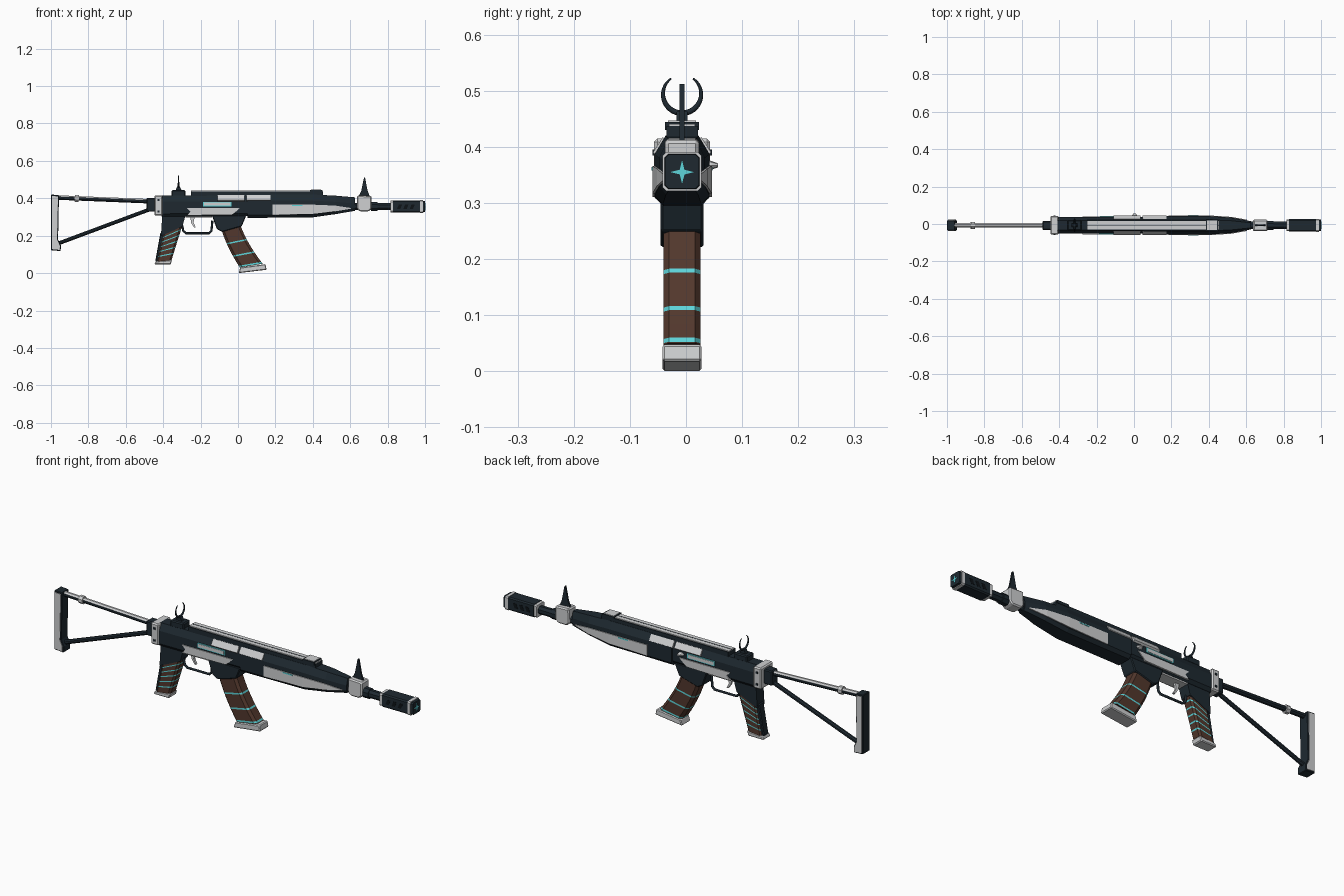
import bpy, bmesh, math
from mathutils import Vector

cube = bpy.data.objects.get("Cube")
if cube:
    bpy.data.objects.remove(cube, do_unlink=True)

YC = -0.007  # centre plane of the body


def material(name, rgb, rough=0.6):
    m = bpy.data.materials.new(name)
    m.use_nodes = True
    m.diffuse_color = (*rgb, 1)
    b = m.node_tree.nodes["Principled BSDF"]
    b.inputs["Base Color"].default_value = (*rgb, 1)
    b.inputs["Roughness"].default_value = rough
    return m


DARK = material("dark navy", (0.013, 0.022, 0.030))
WHITE = material("pale grey", (0.62, 0.63, 0.64))
BROWN = material("brown wrap", (0.085, 0.039, 0.026))
TEAL = material("teal glow", (0.11, 0.66, 0.70))
BLACK = material("black slot", (0.004, 0.006, 0.008))


def loft(name, rings, mats, bands=None, bevel=0):
    """Skin closed rings of (x, y, z); bands gives a material index per section."""
    bm = bmesh.new()
    rows = [[bm.verts.new((x, y + YC, z)) for x, y, z in r] for r in rings]
    n = len(rows[0])
    for i, (a, b) in enumerate(zip(rows, rows[1:])):
        for j in range(n):
            k = (j + 1) % n
            f = bm.faces.new((a[j], a[k], b[k], b[j]))
            f.material_index = bands[i] if bands else 0
    for row, s in ((rows[0], 0), (rows[-1], -1)):
        bm.faces.new(row).material_index = bands[s] if bands else 0
    bmesh.ops.recalc_face_normals(bm, faces=bm.faces)
    me = bpy.data.meshes.new(name)
    bm.to_mesh(me)
    bm.free()
    for m in mats:
        me.materials.append(m)
    ob = bpy.data.objects.new(name, me)
    bpy.context.collection.objects.link(ob)
    if bevel:
        mod = ob.modifiers.new("edge", "BEVEL")
        mod.width, mod.segments = bevel, 1
    return ob


def prism(name, pts, half, mat, bevel=0.0, y=0.0):
    """Side profile in x, z pulled across the width."""
    return loft(name, [[(x, y + s * half, z) for x, z in pts] for s in (-1, 1)], [mat], None, bevel)


def box(name, x0, x1, z0, z1, half, mat, bevel=0.0, y=0.0):
    return prism(name, [(x0, z0), (x1, z0), (x1, z1), (x0, z1)], half, mat, bevel, y)


def plates(name, pts, y, mat, thick=0.004):
    """Thin matching plates on both sides."""
    for side, s in (("left", 1), ("right", -1)):
        prism(f"{name}_{side}", pts, thick, mat, 0, s * y)


def rect(x0, x1, z0, z1, lean=0.0):
    return [(x0, z0), (x1, z0), (x1 + lean, z1), (x0 + lean, z1)]


def tube(name, a, b, r, mats, sides=8):
    d = Vector((b[0] - a[0], b[1] - a[1])).normalized()
    rings = []
    for cx, cz in (a, b):
        ring = []
        for i in range(sides):
            t = 2 * math.pi * (i + 0.5) / sides
            h = r * math.sin(t)
            ring.append((cx - d.y * h, r * math.cos(t), cz + d.x * h))
        rings.append(ring)
    return loft(name, rings, mats)


def wire(name, pts, depth, mat):
    """Round wire through (x, y, z, thickness) points."""
    cu = bpy.data.curves.new(name, "CURVE")
    cu.dimensions = "3D"
    cu.bevel_depth, cu.bevel_resolution, cu.use_fill_caps = depth, 2, True
    sp = cu.splines.new("POLY")
    sp.points.add(len(pts) - 1)
    for p, (x, y, z, r) in zip(sp.points, pts):
        p.co, p.radius = (x, y + YC, z, 1), r
    cu.materials.append(mat)
    ob = bpy.data.objects.new(name, cu)
    bpy.context.collection.objects.link(ob)


def chamfered(x, z, hy, hz, c):
    """Octagonal ring across the barrel axis."""
    q = [(hy - c, hz), (hy, hz - c), (hy, c - hz), (hy - c, -hz)]
    q += [(-a, -b) for a, b in q]
    return [(x, a, z + b) for a, b in q]


def wrapped(name, left, right, half, stripes, width, mats):
    """Curved wrapped handle between two quadratic edges, striped along its length."""
    def at(p, t):
        return [(1 - t) ** 2 * a + 2 * t * (1 - t) * b + t * t * c for a, b, c in zip(*p)]
    marks = {i / 6: 0 for i in range(7)}
    marks.update({t + s * width / 2: 0 for t in stripes for s in (-1, 1)})
    ts = sorted(t for t in marks if 0 <= t <= 1)
    rings, bands = [], []
    for t in ts:
        (lx, lz), (rx, rz) = at(left, t), at(right, t)
        ring = []
        for u, v in ((0, .6), (.12, 1), (.88, 1), (1, .7), (1, -.7), (.88, -1), (.12, -1), (0, -.6)):
            ring.append((lx + (rx - lx) * u, half * v, lz + (rz - lz) * u))
        rings.append(ring)
    for a, b in zip(ts, ts[1:]):
        bands.append(int(any(abs((a + b) / 2 - t) < width / 2 for t in stripes)))
    loft(name, rings, mats, bands)


# Receiver and tapering handguard
def body_ring(x, z0, z1, w):
    q = [(w * 0.6, z1), (w, z1 - 0.033), (w, z0 + 0.015), (w * 0.7, z0)]
    return [(x, y, z) for y, z in q] + [(x, -y, z) for y, z in reversed(q)]


loft("receiver", [body_ring(-.41, .302, .415, .044), body_ring(.06, .305, .418, .044)], [DARK])
loft("handguard", [body_ring(*s) for s in (
    (.05, .295, .42, .049), (.4, .298, .42, .049), (.52, .315, .414, .041), (.625, .333, .405, .022))], [DARK])
box("rear_block", -.447, -.403, .307, .415, .05, WHITE, .006)
for z in (.33, .39):
    plates("rear_bolt", rect(-.43, -.42, z - .005, z + .005), .049, DARK)
box("hinge", -.49, -.44, .328, .402, .024, DARK, .005)

# Side panels
plates("receiver_panel", [(-.275, .308), (-.03, .312), (.01, .348), (-.275, .348), (-.255, .328)], .044, WHITE)
plates("port_trim", rect(-.187, -.035, .357, .381), .044, TEAL)
plates("port_cover", rect(-.182, -.04, .361, .377), .0455, WHITE)
for s, side in ((1, "left"), (-1, "right")):
    rows = [(.185, .311, .366, .049), (.4, .317, .366, .049), (.52, .33, .361, .041), (.605, .344, .348, .026)]
    loft(f"handguard_panel_{side}", [[(x, s * (w - .01), a), (x, s * (w + .004), a),
         (x, s * (w + .004), b), (x, s * (w - .01), b)] for x, a, b, w in rows], [WHITE])
    for x0, x1 in ((-.11, .035), (.045, .175)):
        loft(f"upper_panel_{side}", [[(x, s * y, z) for y, z in (
            (.028, .405), (.034, .418), (.052, .39), (.044, .384))] for x in (x0, x1)], [WHITE])
plates("handguard_light", rect(.29, .345, .358, .364), .0505, TEAL)

# Top rail
box("rail", -.25, .455, .41, .437, .028, DARK)
box("rail_cover", -.25, .455, .436, .441, .023, WHITE)
box("rail_groove", -.25, .455, .44, .442, .0015, DARK)
box("rail_clip", .385, .45, .43, .444, .03, DARK)
box("rail_clip_cover", .39, .445, .442, .447, .025, WHITE)

# Rear sight with open ring
box("rear_sight_base", -.355, -.28, .41, .443, .028, DARK, .005)
prism("rear_sight_neck", [(-.335, .44), (-.3, .44), (-.311, .463), (-.325, .463)], .01, DARK)
ring = []
for i in range(33):
    a = math.radians(55 - 290 * i / 32)
    ring.append((-.318, .034 * math.cos(a), .494 + .034 * math.sin(a), .35 + .65 * math.sin(math.pi * i / 32)))
wire("rear_sight_ring", ring, .005, DARK)

# Front sight block and spike
prism("front_block", [(.635, .345), (.65, .33), (.7, .33), (.715, .345), (.715, .412), (.637, .416)],
      .03, WHITE, .006)
prism("front_sight", [(.645, .41), (.705, .41), (.693, .44), (.679, .512), (.674, .512), (.659, .44)], .0045, DARK)

# Barrel and muzzle
tube("barrel", (.6, .356), (.83, .356), .021, [DARK])
tube("barrel_sleeve", (.71, .356), (.745, .356), .026, [DARK])
steps = [(.815, .031), (.83, .031), (.83, .033), (.972, .033), (.972, .0345), (.988, .0345), (.988, .031), (1, .03)]
loft("muzzle", [chamfered(x, .356, h, h, .006) for x, h in steps], [DARK, WHITE], [1, 0, 0, 1, 1, 1, 0])
for i in range(3):
    plates("muzzle_slot", rect(.85 + .034 * i, .868 + .034 * i, .343, .368, .01), .031, BLACK, .003)
star = [(r * math.cos(i * math.pi / 4), r * math.sin(i * math.pi / 4)) for i, r in enumerate((.021, .006) * 4)]
loft("muzzle_star", [[(x, y, .355 + z) for y, z in star] for x in (.996, 1.0015)], [TEAL])

# Folding stock
top = tube("stock_top_tube", (-.965, .404), (-.47, .384), .013, [DARK, WHITE])
for p in top.data.polygons:
    p.material_index = int(p.normal.z > 0.3)
tube("stock_clamp", (-.873, .4), (-.851, .399), .02, [WHITE])
tube("stock_lower_strut", (-.965, .157), (-.455, .347), .011, [DARK])
prism("butt", [(-1, .122), (-.948, .118), (-.947, .148), (-.962, .18), (-.957, .417), (-1, .42)], .027, DARK, .003)
plates("butt_panel", [(-.994, .128), (-.953, .124), (-.953, .148), (-.967, .18), (-.962, .41), (-.994, .412)], .026, WHITE)

# Grip
prism("grip_neck", [(-.405, .31), (-.28, .31), (-.297, .25), (-.412, .198)], .029, DARK)
prism("grip_backstrap", [(-.415, .215), (-.395, .215), (-.42, .06), (-.443, .06)], .02, DARK, .004)
wrapped("grip", ((-.405, .205), (-.418, .14), (-.436, .06)), ((-.296, .257), (-.325, .17), (-.355, .07)),
        .027, [.14, .31, .48, .65, .82], .035, [BROWN, TEAL])
prism("grip_base", [(-.447, .046), (-.36, .046), (-.352, .07), (-.44, .063)], .029, WHITE, .004)

# Trigger and guard
wire("trigger_guard", [(x, 0, z, 1) for x, z in (
    (-.305, .285), (-.292, .225), (-.277, .213), (-.155, .213), (-.142, .225), (-.137, .28))], .006, DARK)
prism("trigger", [(-.255, .3), (-.232, .3), (-.238, .27), (-.225, .243), (-.234, .243), (-.25, .268)], .006, WHITE)
box("trigger_plate", -.28, -.14, .296, .306, .03, WHITE)

# Magazine
prism("magazine_well", [(-.14, .31), (.045, .31), (.02, .25), (-.085, .22), (-.113, .235)], .038, DARK, .004)
wrapped("magazine", ((-.09, .235), (-.056, .13), (.01, .03)), ((.013, .255), (.05, .155), (.132, .05)),
        .033, [.375, .70, .97], .035, [BROWN, TEAL])
prism("magazine_base", [(.003, 0), (.153, .018), (.147, .048), (.012, .03)], .035, WHITE, .004)

# Charging handle on the left side
loft("charging_handle", [[(x + .018 * k * math.cos(i * math.pi / 4), y, .367 + .01 * k * math.sin(i * math.pi / 4))
     for i in range(8)] for x, y, k in ((.0, .04, 1), (.002, .052, .8), (.004, .064, .35))], [WHITE])
